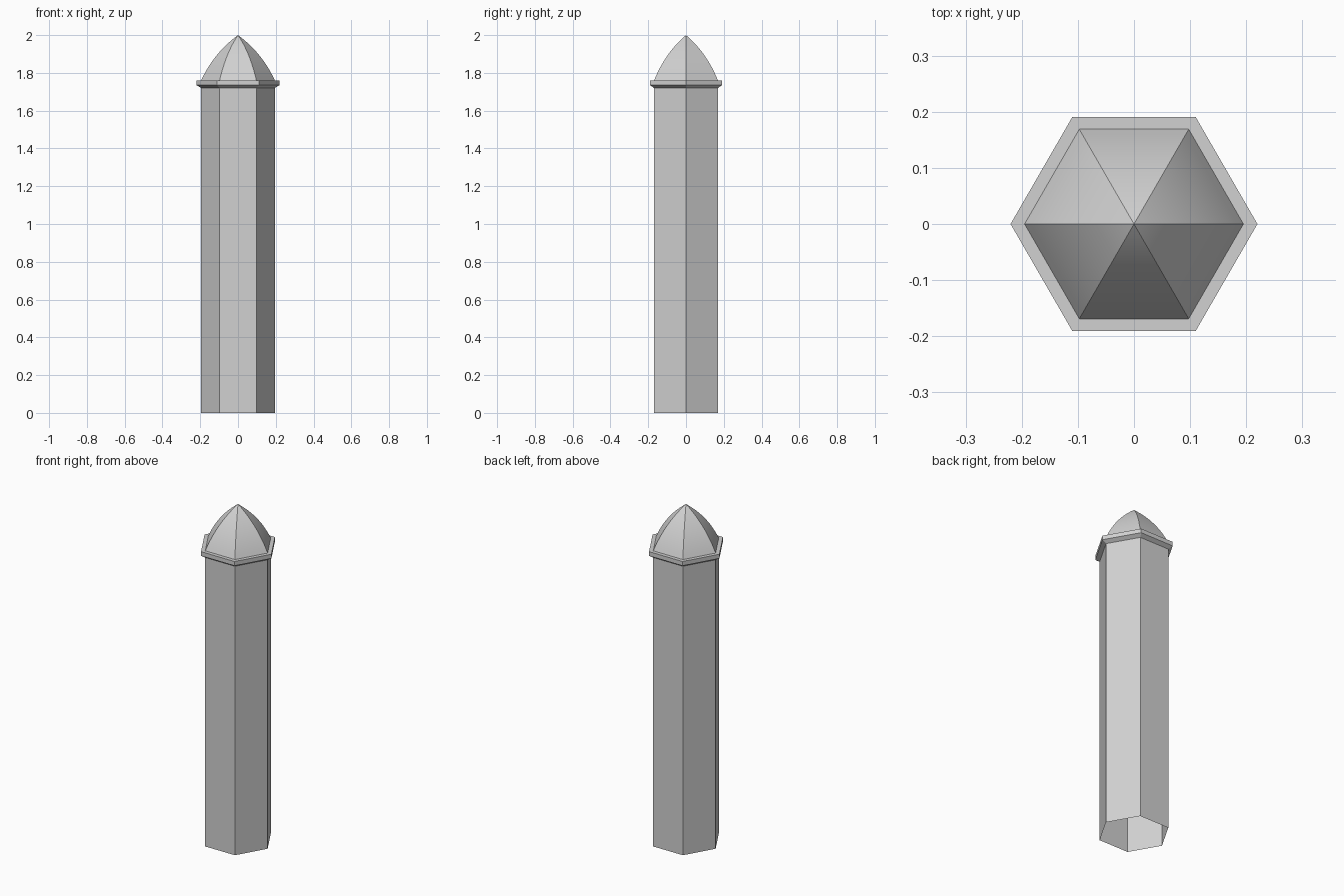
import bpy
import bmesh
from math import cos, sin, pi, radians

cube = bpy.data.objects.get("Cube")
if cube:
    bpy.data.objects.remove(cube, do_unlink=True)

SIDES = 6
SHAFT_R, RIM_R = 0.195, 0.22
SHAFT_TOP, RIM_LOW, RIM_TOP, PEAK = 1.72, 1.735, 1.76, 2.0

stone = bpy.data.materials.new("light_grey")
grey = (0.64, 0.64, 0.64, 1)
stone.diffuse_color = grey
stone.use_nodes = True
stone.node_tree.nodes["Principled BSDF"].inputs["Base Color"].default_value = grey


def hex_shell(name, profile):
    """Sweep a (radius, height) profile around six sides, bottom to top."""
    bm = bmesh.new()
    rings = []
    for r, z in profile:
        if r == 0:
            rings.append([bm.verts.new((0, 0, z))] * SIDES)
        else:
            angles = [2 * pi * i / SIDES for i in range(SIDES)]
            rings.append([bm.verts.new((r * cos(a), r * sin(a), z)) for a in angles])
    for low, high in zip(rings, rings[1:]):
        for i in range(SIDES):
            j = (i + 1) % SIDES
            corners = [low[i], low[j], high[j], high[i]]
            bm.faces.new(list(dict.fromkeys(corners)))
    mesh = bpy.data.meshes.new(name)
    bm.to_mesh(mesh)
    bm.free()
    mesh.materials.append(stone)
    obj = bpy.data.objects.new(name, mesh)
    bpy.context.collection.objects.link(obj)
    return obj


# Hollow shaft, open at the foot
hex_shell("shaft", [(SHAFT_R, 0), (SHAFT_R, SHAFT_TOP)])

# Projecting collar with a chamfered underside
hex_shell("collar", [(SHAFT_R, SHAFT_TOP), (RIM_R, RIM_LOW),
                     (RIM_R, RIM_TOP), (SHAFT_R, RIM_TOP)])

# Pointed dome: each rib bulges outward from the straight line to the peak
STEPS, BULGE = 12, 0.02
rise = PEAK - RIM_TOP
slant = (SHAFT_R ** 2 + rise ** 2) ** 0.5
ribs = []
for k in range(STEPS + 1):
    t = k / STEPS
    b = 4 * BULGE * t * (1 - t)
    ribs.append((SHAFT_R * (1 - t) + b * rise / slant,
                 RIM_TOP + rise * t + b * SHAFT_R / slant))
dome = hex_shell("dome", ribs)

# Smooth along each panel, sharp at the ribs
bpy.ops.object.select_all(action='DESELECT')
dome.select_set(True)
bpy.context.view_layer.objects.active = dome
bpy.ops.object.shade_smooth_by_angle(angle=radians(20))
